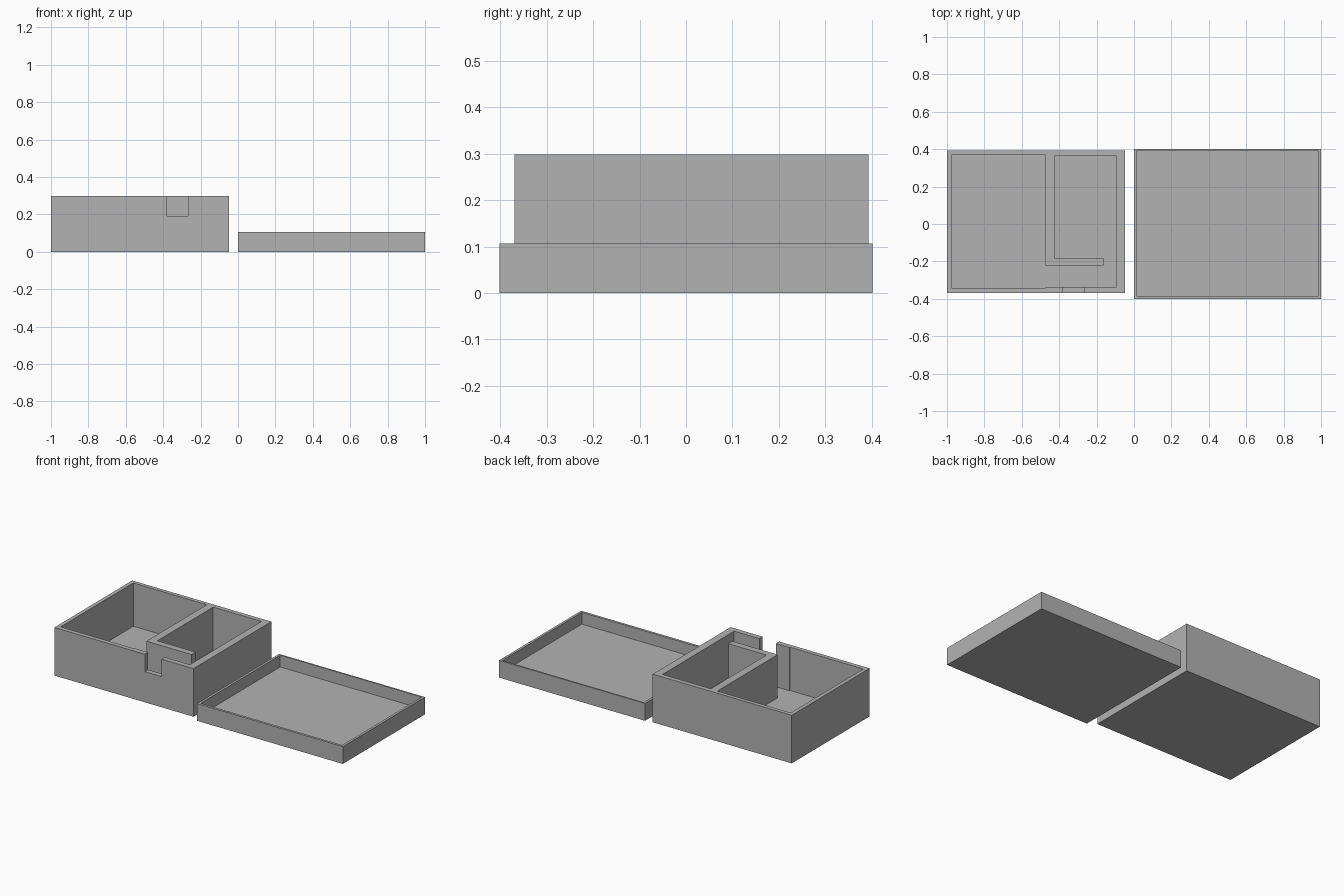
import bpy
import bmesh

cube = bpy.data.objects.get("Cube")
if cube:
    bpy.data.objects.remove(cube, do_unlink=True)

grey = bpy.data.materials.new("plain grey")
grey.use_nodes = True
grey.diffuse_color = (0.45, 0.45, 0.45, 1)
grey.node_tree.nodes["Principled BSDF"].inputs["Base Color"].default_value = grey.diffuse_color


def rect(x0, x1, y0, y1):
    return [(x0, y0), (x1, y0), (x1, y1), (x0, y1)]


def prism(name, outline, z0, z1):
    """Extrude a flat outline from z0 up to z1."""
    bm = bmesh.new()
    base = bm.faces.new([bm.verts.new((x, y, z0)) for x, y in outline])
    top = bmesh.ops.extrude_face_region(bm, geom=[base])["geom"]
    verts = [v for v in top if isinstance(v, bmesh.types.BMVert)]
    bmesh.ops.translate(bm, verts=verts, vec=(0, 0, z1 - z0))
    bmesh.ops.recalc_face_normals(bm, faces=bm.faces)
    mesh = bpy.data.meshes.new(name)
    bm.to_mesh(mesh)
    bm.free()
    mesh.materials.append(grey)
    obj = bpy.data.objects.new(name, mesh)
    bpy.context.collection.objects.link(obj)
    return obj


def cut(target, cutter):
    """Subtract the cutter, bake the result and discard the cutter."""
    mod = target.modifiers.new("cut", "BOOLEAN")
    mod.operation = "DIFFERENCE"
    mod.solver = "EXACT"
    mod.object = cutter
    cutter.hide_render = True
    bpy.context.view_layer.objects.active = target
    bpy.ops.object.modifier_apply(modifier=mod.name)
    bpy.data.objects.remove(cutter, do_unlink=True)


# Box: one connected cavity that leaves an L-shaped divider standing
box = prism("box", rect(-1, -0.047, -0.369, 0.393), 0, 0.298)
cavity = [
    (-0.976, 0.369), (-0.473, 0.369), (-0.473, -0.222), (-0.163, -0.222),
    (-0.163, -0.182), (-0.425, -0.182), (-0.425, 0.364), (-0.094, 0.364),
    (-0.094, -0.337), (-0.473, -0.337), (-0.473, -0.342), (-0.976, -0.342),
]
cut(box, prism("box_cavity", cavity, 0.03, 0.4))

# Notch in the front wall
cut(box, prism("notch", rect(-0.38, -0.267, -0.45, -0.3), 0.19, 0.4))

# Shallow lid lying open side up
lid = prism("lid", rect(0, 1, -0.402, 0.402), 0, 0.107)
cut(lid, prism("lid_cavity", rect(0.015, 0.985, -0.387, 0.392), 0.034, 0.2))
